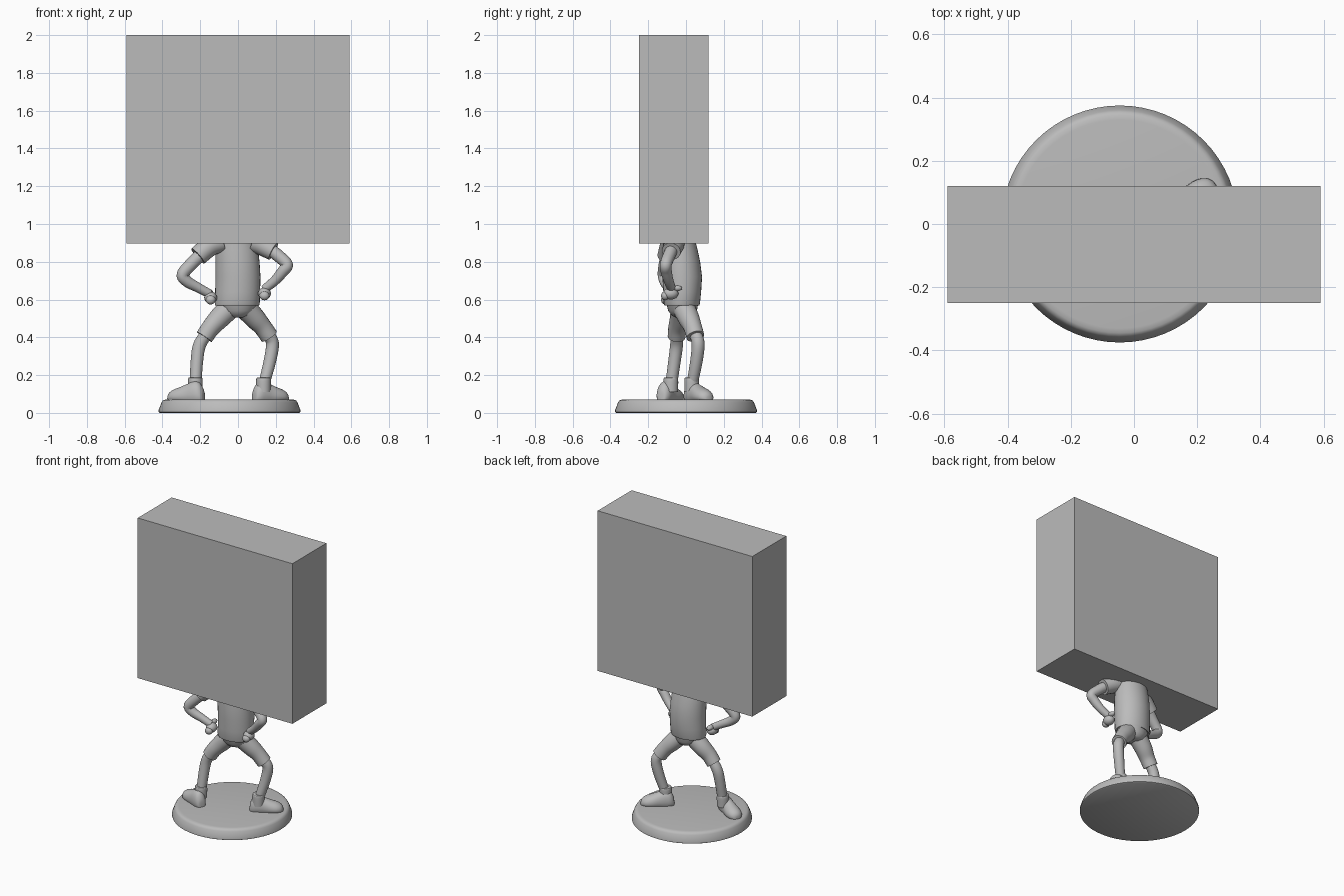
import bpy, bmesh, math
from mathutils import Vector

if "Cube" in bpy.data.objects:
    bpy.data.objects.remove(bpy.data.objects["Cube"])

grey = bpy.data.materials.new("plain grey")
grey.diffuse_color = (0.5, 0.5, 0.5, 1)
grey.use_nodes = True
grey.node_tree.nodes["Principled BSDF"].inputs["Base Color"].default_value = grey.diffuse_color


def finish(name, bm, smooth=True):
    bmesh.ops.recalc_face_normals(bm, faces=bm.faces)
    me = bpy.data.meshes.new(name)
    bm.to_mesh(me)
    bm.free()
    me.materials.append(grey)
    ob = bpy.data.objects.new(name, me)
    bpy.context.collection.objects.link(ob)
    if smooth:
        bpy.ops.object.select_all(action='DESELECT')
        ob.select_set(True)
        bpy.context.view_layer.objects.active = ob
        bpy.ops.object.shade_smooth_by_angle(angle=math.radians(40))
    return ob


def skin(name, rings):
    """Join equal-length rings of points and cap both ends."""
    bm = bmesh.new()
    rows = [[bm.verts.new(p) for p in r] for r in rings]
    n = len(rows[0])
    for a, b in zip(rows, rows[1:]):
        for i in range(n):
            j = (i + 1) % n
            bm.faces.new((a[i], a[j], b[j], b[i]))
    bm.faces.new(rows[0])
    bm.faces.new(rows[-1])
    return finish(name, bm)


def spline(keys, steps=6):
    """Smooth path through (x, y, z, radius) keys."""
    k = [Vector(p) for p in keys]
    k = [2 * k[0] - k[1]] + k + [2 * k[-1] - k[-2]]
    out = []
    for a, b, c, d in zip(k, k[1:], k[2:], k[3:]):
        for s in range(steps):
            t = s / steps
            out.append(0.5 * (2 * b + (c - a) * t + (2 * a - 5 * b + 4 * c - d) * t * t
                              + (3 * b - a - 3 * c + d) * t ** 3))
    return out + [k[-2]]


def limb(name, keys, n=20):
    path = spline(keys)
    rings = []
    for i, p in enumerate(path):
        d = (path[min(i + 1, len(path) - 1)] - path[max(i - 1, 0)]).to_3d().normalized()
        u = d.cross(Vector((0, 1, 0))).normalized()
        v = d.cross(u)
        rings.append([p.to_3d() + p.w * (u * math.cos(a) + v * math.sin(a))
                      for a in (2 * math.pi * j / n for j in range(n))])
    return skin(name, rings)


def stack(name, levels, n=32):
    """Elliptical levels: (z, x centre, y centre, x radius, y radius)."""
    return skin(name, [[(cx + rx * math.cos(2 * math.pi * j / n),
                         cy + ry * math.sin(2 * math.pi * j / n), z) for j in range(n)]
                       for z, cx, cy, rx, ry in levels])


def ball(name, centre, size):
    bm = bmesh.new()
    bmesh.ops.create_uvsphere(bm, u_segments=20, v_segments=12, radius=1)
    for v in bm.verts:
        v.co = Vector(centre) + Vector((v.co.x * size[0], v.co.y * size[1], v.co.z * size[2]))
    return finish(name, bm)


def shoe(name, cx, cy, dx, dy, n=24):
    """Flat-soled shoe: stations of (distance, half width, height)."""
    keys = [(-.105, .012, .02, 0), (-.10, .026, .055, 0), (-.08, .038, .09, 0), (-.05, .042, .10, 0),
            (-.015, .044, .088, 0), (.03, .05, .07, 0), (.065, .048, .058, 0), (.09, .036, .044, 0),
            (.102, .02, .028, 0), (.105, .006, .012, 0)]
    rings = []
    for d, w, h, _ in spline(keys, 3):
        ring = []
        for j in range(n):
            a = 2 * math.pi * j / n
            s = w * math.cos(a)
            ring.append((cx + dx * d - dy * s, cy + dy * d + dx * s,
                         .068 + h * (max(math.sin(a), -.4) + .4) / 1.4))
        rings.append(ring)
    return skin(name, rings)


# large slab
bm = bmesh.new()
bmesh.ops.create_cube(bm, size=1)
for v in bm.verts:
    v.co = (v.co.x * 1.18, v.co.y * .37 - .065, v.co.z * 1.104 + 1.448)
finish("slab", bm, smooth=False)

# round stand
stack("stand", [(z, -.045, 0, r, r) for z, r in
                ((0, .368), (.004, .375), (.016, .375), (.055, .36), (.064, .354), (.069, .345), (.071, .33))], 64)

# shirt body and shorts seat
stack("shirt", [(.575, -.005, -.025, .105, .085), (.568, -.005, -.022, .116, .092), (.58, -.004, -.022, .119, .096),
                (.64, -.002, -.02, .119, .1), (.72, 0, -.02, .119, .105), (.80, -.003, -.025, .117, .1),
                (.86, -.006, -.03, .113, .092), (.91, -.008, -.035, .105, .085)])
stack("shorts_seat", [(.505, 0, -.015, .035, .04), (.515, 0, -.015, .065, .06), (.54, -.002, -.018, .09, .076),
                      (.585, -.003, -.02, .107, .085)])

# legs: shorts, shin, shoe collar and shoe
limb("shorts_left", [(-.04, -.02, .56, .06), (-.10, -.03, .50, .056), (-.145, -.045, .45, .049), (-.178, -.05, .402, .047)])
limb("shorts_right", [(.035, -.015, .56, .06), (.09, .015, .50, .056), (.13, .035, .455, .049), (.165, .05, .405, .048)])
limb("shin_left", [(-.165, -.048, .42, .032), (-.203, -.05, .36, .034), (-.217, -.06, .28, .033), (-.226, -.08, .14, .031)])
limb("shin_right", [(.155, .048, .42, .032), (.182, .064, .37, .034), (.17, .056, .28, .033), (.134, .03, .14, .029)])
for side, x, y in (("left", -.226, -.08), ("right", .135, .03)):
    limb("shoe_collar_" + side, [(x, y, .11, .038), (x, y, .165, .039), (x, y, .184, .037), (x, y, .187, .031)])
shoe("shoe_left", -.275, -.085, -.89, .45)
shoe("shoe_right", .172, .065, .84, .55)

# arms bent with hands on the hips
limb("sleeve_left", [(-.09, -.07, .905, .055), (-.15, -.085, .882, .054), (-.212, -.10, .83, .052)])
limb("sleeve_right", [(.08, -.06, .905, .055), (.13, -.065, .885, .053), (.187, -.078, .855, .05)])
limb("arm_left", [(-.19, -.095, .845, .035), (-.245, -.11, .79, .034), (-.293, -.118, .732, .032),
                  (-.268, -.11, .695, .03), (-.215, -.095, .665, .026), (-.15, -.08, .63, .023)])
limb("arm_right", [(.17, -.075, .865, .033), (.215, -.09, .83, .033), (.26, -.107, .785, .031),
                   (.238, -.105, .75, .03), (.195, -.092, .70, .026), (.14, -.075, .655, .023)])
for side, x, z in (("left", -.145, .61), ("right", .14, .632)):
    ball("fist_" + side, (x, -.08, z), (.034, .04, .032))
    ball("thumb_" + side, (x + math.copysign(.005, x), -.05, z + .028), (.018, .03, .016))
    ball("fingers_" + side, (x, -.11, z - .012), (.026, .022, .024))
